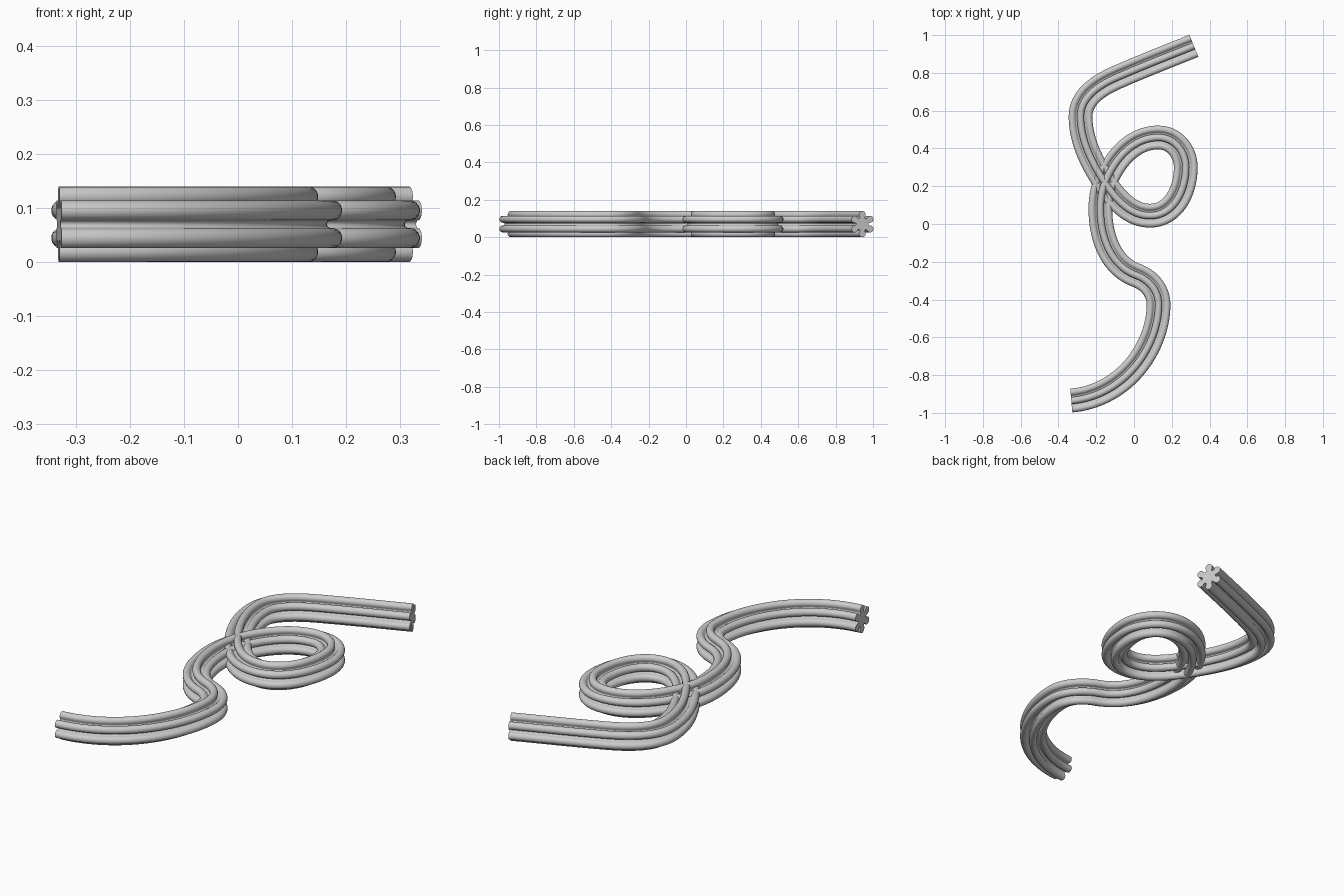
import bpy, bmesh, math
from mathutils import Vector

if "Cube" in bpy.data.objects:
    bpy.data.objects.remove(bpy.data.objects["Cube"])

# Centreline stations: x, y, heading in degrees (ribbed tube lying flat, looping over itself)
STATIONS = [
    (0.317, 0.943, 202), (-0.10, 0.772, 204), (-0.283, 0.57, 270),
    (-0.155, 0.22, 303), (0.085, 0.044, 360), (0.274, 0.30, 450),
    (0.13, 0.458, 540), (-0.153, 0.22, 608), (-0.178, 0.08, 630),
    (0.013, -0.272, 700), (0.13, -0.425, 630), (0.042, -0.706, 597),
    (-0.332, -0.935, 545),
]
HEIGHT = 0.07            # centreline height
LOBES, LOBE_R, LOBE_DIST, NOTCH_DIST = 6, 0.0187, 0.0513, 0.042


def polar(r, a):
    return Vector((r * math.cos(a), r * math.sin(a)))


def flower_profile(n_lobe=12, n_notch=7):
    """Six round lobes joined by tangent round notches."""
    pts, half = [], math.pi / LOBES
    to_notch = polar(NOTCH_DIST, half) - Vector((LOBE_DIST, 0))
    d = math.atan2(to_notch.y, to_notch.x)
    notch_r = to_notch.length - LOBE_R
    for k in range(LOBES):
        a = math.radians(30) + 2 * half * k
        for i in range(n_lobe + 1):
            pts.append(polar(LOBE_DIST, a) + polar(LOBE_R, a - d + 2 * d * i / n_lobe))
        start, mid = d + math.pi, half + math.pi
        for i in range(1, n_notch):
            t = start + 2 * (mid - start) * i / n_notch
            pts.append(polar(NOTCH_DIST, a + half) + polar(notch_r, a + t))
    return pts


def sample_path(step=0.016):
    """Cubic segments between stations with arc-like handles; gives (point, tangent)."""
    out = []
    for (x0, y0, h0), (x1, y1, h1) in zip(STATIONS, STATIONS[1:]):
        p0, p3 = Vector((x0, y0)), Vector((x1, y1))
        a0, a1 = math.radians(h0), math.radians(h1)
        chord = (p3 - p0).length
        handle = chord / (3 * math.cos((a1 - a0) / 4) ** 2)
        p1, p2 = p0 + polar(handle, a0), p3 - polar(handle, a1)
        n = max(6, round(chord / step))
        for i in range(1 if out else 0, n + 1):
            t, s = i / n, 1 - i / n
            p = p0 * s**3 + p1 * 3 * s * s * t + p2 * 3 * s * t * t + p3 * t**3
            tan = (p1 - p0) * s * s + (p2 - p1) * 2 * s * t + (p3 - p2) * t * t
            out.append((p, tan.normalized()))
    return out


# Sweep the profile along the path and cap both ends
bm = bmesh.new()
profile = flower_profile()
rings = []
for p, t in sample_path():
    side = Vector((-t.y, t.x))
    rings.append([bm.verts.new((p.x + side.x * q.x, p.y + side.y * q.x, HEIGHT + q.y))
                  for q in profile])
m = len(profile)
for r0, r1 in zip(rings, rings[1:]):
    for i in range(m):
        j = (i + 1) % m
        bm.faces.new((r0[i], r0[j], r1[j], r1[i]))
bm.faces.new(rings[0])
bm.faces.new(rings[-1])
bmesh.ops.recalc_face_normals(bm, faces=bm.faces)
mesh = bpy.data.meshes.new("ribbed_tube")
bm.to_mesh(mesh)
bm.free()

tube = bpy.data.objects.new("ribbed_tube", mesh)
bpy.context.collection.objects.link(tube)
bpy.context.view_layer.objects.active = tube
tube.select_set(True)
bpy.ops.object.shade_smooth_by_angle(angle=math.radians(40))
